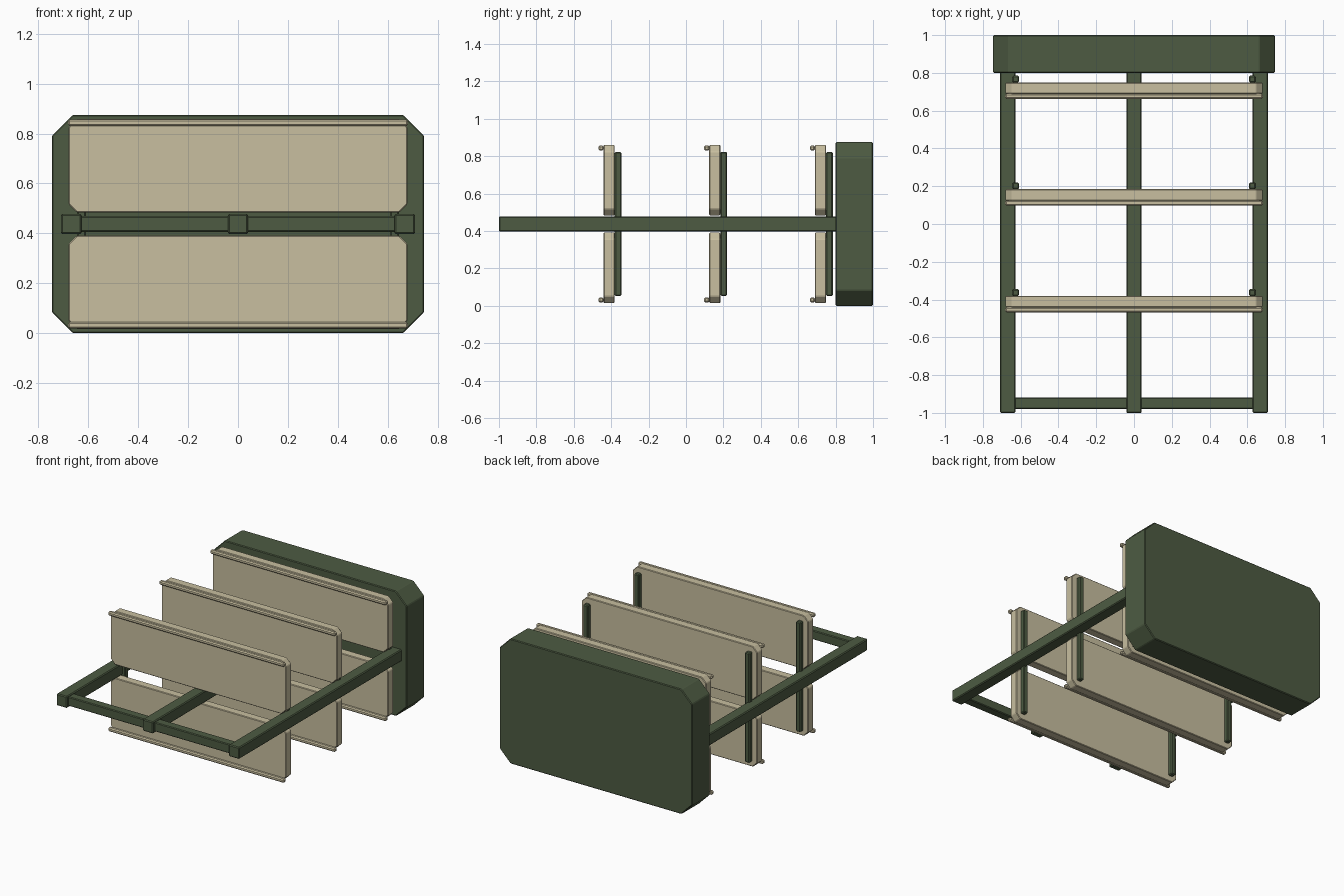
import bpy
import bmesh

cube = bpy.data.objects.get("Cube")
if cube:
    bpy.data.objects.remove(cube, do_unlink=True)


def material(name, rgb):
    mat = bpy.data.materials.new(name)
    mat.use_nodes = True
    mat.diffuse_color = (*rgb, 1)
    mat.node_tree.nodes["Principled BSDF"].inputs["Base Color"].default_value = (*rgb, 1)
    return mat


green = material("olive green", (0.075, 0.105, 0.055))
cream = material("cream", (0.58, 0.52, 0.35))


def slab(name, x, y, z, mat, cut=0.0, bevel=0.005):
    """Block between (min, max) ranges; cut trims its four corners in the front plane."""
    (x0, x1), (y0, y1), (z0, z1) = x, y, z
    if cut:
        outline = [(x0 + cut, z0), (x1 - cut, z0), (x1, z0 + cut), (x1, z1 - cut),
                   (x1 - cut, z1), (x0 + cut, z1), (x0, z1 - cut), (x0, z0 + cut)]
    else:
        outline = [(x0, z0), (x1, z0), (x1, z1), (x0, z1)]
    bm = bmesh.new()
    face = bm.faces.new([bm.verts.new((px, y0, pz)) for px, pz in outline])
    ext = bmesh.ops.extrude_face_region(bm, geom=[face])
    verts = [v for v in ext["geom"] if isinstance(v, bmesh.types.BMVert)]
    bmesh.ops.translate(bm, verts=verts, vec=(0, y1 - y0, 0))
    bmesh.ops.recalc_face_normals(bm, faces=bm.faces)
    mesh = bpy.data.meshes.new(name)
    bm.to_mesh(mesh)
    bm.free()
    mesh.materials.append(mat)
    obj = bpy.data.objects.new(name, mesh)
    bpy.context.collection.objects.link(obj)
    mod = obj.modifiers.new("edge bevel", "BEVEL")
    mod.width = bevel
    mod.segments = 1
    return obj


MID = 0.4375  # height the upper and lower halves mirror about


def mirrored(z0, z1):
    return 2 * MID - z1, 2 * MID - z0


# Rear housing with trimmed corners
slab("rear_housing", (-0.746, 0.746), (0.8, 1.0), (0.0, 0.875), green, cut=0.083)

# Three long beams and the front crossbar
for label, cx in (("right", -0.668), ("middle", 0), ("left", 0.668)):
    slab(f"{label}_beam", (cx - 0.041, cx + 0.041), (-1.0, 0.81),
         (MID - 0.041, MID + 0.041), green, bevel=0.006)
slab("front_crossbar", (-0.65, 0.65), (-0.98, -0.918),
     (MID - 0.032, MID + 0.032), green)

# Three stations of paired panels, each with edge rods and rear posts
for i in range(3):
    y = -0.441 + 0.565 * i
    for half in ("upper", "lower"):
        panel_z, rod_z = (0.484, 0.859), (0.83, 0.857)
        if half == "lower":
            panel_z, rod_z = mirrored(*panel_z), mirrored(*rod_z)
        slab(f"{half}_panel_{i + 1}", (-0.68, 0.68), (y, y + 0.06), panel_z,
             cream, cut=0.034, bevel=0.004)
        slab(f"{half}_edge_rod_{i + 1}", (-0.682, 0.682), (y - 0.027, y + 0.001), rod_z,
             cream, bevel=0.007)
    for label, cx in (("right", -0.627), ("left", 0.627)):
        slab(f"{label}_post_{i + 1}", (cx - 0.018, cx + 0.018), (y + 0.06, y + 0.096),
             (0.053, 0.823), green, bevel=0.006)
